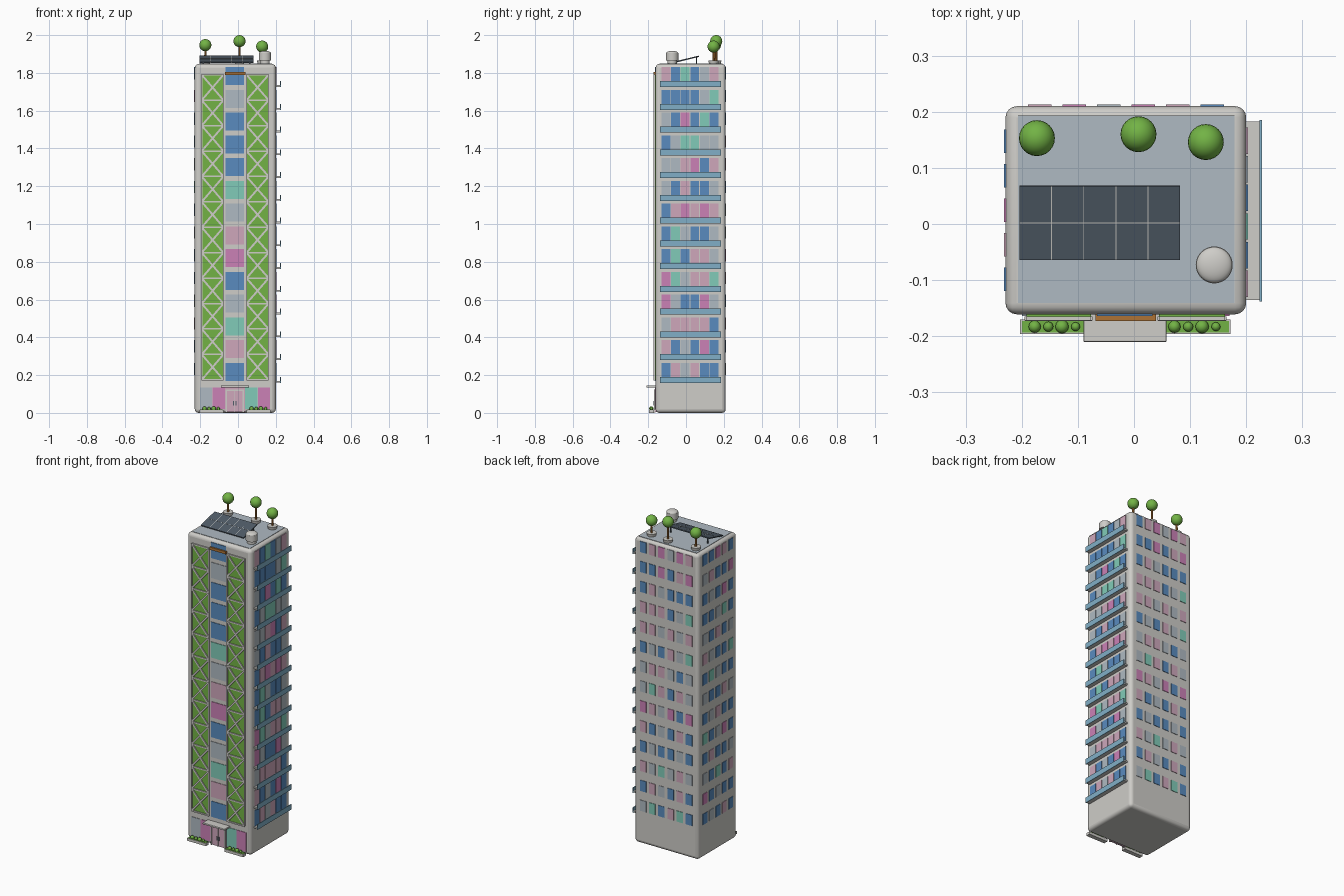
import bpy, bmesh, math
from mathutils import Matrix, Vector

if "Cube" in bpy.data.objects:
    bpy.data.objects.remove(bpy.data.objects["Cube"])

COLOURS = {
    "wall": (0.62, 0.61, 0.58), "grey_glass": (0.43, 0.49, 0.54),
    "blue_glass": (0.10, 0.26, 0.52), "teal_glass": (0.22, 0.60, 0.48),
    "pale_pink": (0.62, 0.39, 0.50), "magenta": (0.60, 0.22, 0.47),
    "leaf_green": (0.17, 0.45, 0.06), "solar_dark": (0.08, 0.107, 0.138),
    "wood": (0.42, 0.17, 0.035), "rail_blue": (0.22, 0.43, 0.57)}
MATS = {}
for n, c in COLOURS.items():
    MATS[n] = bpy.data.materials.new(n)
    MATS[n].diffuse_color = (*c, 1)
KEY = {"G": "grey_glass", "B": "blue_glass", "T": "teal_glass", "P": "pale_pink", "M": "magenta"}

# overall dimensions
X0, X1, Y0, Y1, TOP = -0.229, 0.20, -0.161, 0.21, 1.847
CX, CY = (X0 + X1) / 2, (Y0 + Y1) / 2
ROWS, PITCH, FIRST = 14, 0.1204, 1.735
LEVELS = [FIRST - i * PITCH for i in range(ROWS)]


class Part:
    """Collects simple solids, each with its own material, into one object."""
    def __init__(self, name):
        self.name, self.bm, self.mats = name, bmesh.new(), []

    def paint(self, verts, mat):
        if mat not in self.mats:
            self.mats.append(mat)
        for f in {f for v in verts for f in v.link_faces}:
            f.material_index = self.mats.index(mat)

    def box(self, x0, x1, y0, y1, z0, z1, mat, rot=None):
        m = Matrix.Translation(((x0 + x1) / 2, (y0 + y1) / 2, (z0 + z1) / 2))
        m = m @ (rot or Matrix()) @ Matrix.Diagonal((x1 - x0, y1 - y0, z1 - z0, 1))
        self.paint(bmesh.ops.create_cube(self.bm, size=1, matrix=m)["verts"], mat)

    def cone(self, x, y, z0, z1, r0, r1, mat, seg=24):
        m = Matrix.Translation((x, y, (z0 + z1) / 2))
        self.paint(bmesh.ops.create_cone(self.bm, cap_ends=True, segments=seg, radius1=r0,
                   radius2=r1, depth=z1 - z0, matrix=m)["verts"], mat)

    def ball(self, x, y, z, r, mat, squash=1.0, seg=24):
        m = Matrix.Translation((x, y, z)) @ Matrix.Diagonal((1, 1, squash, 1))
        self.paint(bmesh.ops.create_uvsphere(self.bm, u_segments=seg, v_segments=seg // 2,
                   radius=r, matrix=m)["verts"], mat)

    def done(self, smooth=False, bevel=0):
        me = bpy.data.meshes.new(self.name)
        self.bm.to_mesh(me)
        self.bm.free()
        for m in self.mats:
            me.materials.append(MATS[m])
        ob = bpy.data.objects.new(self.name, me)
        bpy.context.collection.objects.link(ob)
        if bevel:
            b = ob.modifiers.new("bevel", "BEVEL")
            b.width, b.segments = bevel, 4
        if smooth:
            bpy.ops.object.select_all(action="DESELECT")
            ob.select_set(True)
            bpy.context.view_layer.objects.active = ob
            bpy.ops.object.shade_smooth_by_angle(angle=math.radians(35))
        return ob


# tower body with rounded edges, and roof deck
p = Part("tower_body")
p.box(X0, X1, Y0, Y1, 0, TOP, "wall")
p.done(smooth=True, bevel=0.02)
p = Part("roof_deck")
p.box(-0.207, 0.179, -0.141, 0.193, TOP - 0.01, TOP + 0.002, "grey_glass")
p.done()

# window colours, one string per storey from the top down
RIGHT = ["PBTBGP", "BBBBGT", "GBMBTB", "BGTTGG", "GGPMBP", "GBPBBG", "BPMPMP",
         "BTGBBG", "BTBPPG", "MTGPPT", "MGBBMG", "GPPPPB", "PBGBMB", "BPGPBB"]
BACK = ["BPMGMP", "BBMBPM", "BPGBBB", "PPPBGT", "PPGPGP", "BGBPGT", "GPPGBG",
        "GTPBPG", "MPGMBM", "PBGBPB", "BGBBGB", "PGTGPG", "BPGBPB", "GTBPTB"]
LEFT = ["BBMPB", "GPBBM", "BGBMB", "BBGTB", "GBPBG", "PGBBT", "BTGBB",
        "GBBPG", "BGPBB", "TBGMB", "BPBBG", "GBTBP", "MBGBB", "BGBPB"]
FRONT = "BGBBBTGPMBGTPB"
D = 0.003

p = Part("right_windows")
for z, row in zip(LEVELS, RIGHT):
    for i, c in enumerate(row):
        y = -0.130 + i * 0.051
        p.box(X1 - D, X1 + D, y, y + 0.047, z, z + 0.095, KEY[c])
p.done()

p = Part("back_windows")
for z, row in zip(LEVELS, BACK):
    for i, c in enumerate(row):
        x = CX + (2.5 - i) * 0.0615
        p.box(x - 0.021, x + 0.021, Y1 - D, Y1 + D, z + 0.03, z + 0.095, KEY[c])
p.done()

p = Part("left_windows")
for z, row in zip(LEVELS, LEFT):
    for i, c in enumerate(row):
        y = CY + (2 - i) * 0.0615
        p.box(X0 - D, X0 + D, y - 0.021, y + 0.021, z + 0.03, z + 0.095, KEY[c])
p.done()

p = Part("front_windows")
for z, c in zip(LEVELS, FRONT):
    p.box(-0.066, 0.033, Y0 - D, Y0 + D, z, z + 0.095, KEY[c])
p.done()

# balconies: slab plus glass rail
p = Part("balconies")
for z in LEVELS:
    p.box(X1 - 0.005, 0.225, -0.135, 0.183, z - 0.009, z, "wall")
    p.box(0.2235, 0.228, -0.138, 0.185, z - 0.011, z + 0.021, "rail_blue")
p.done()

# green walls with crossed trellis
ZB, ZT, CELLS = 0.175, 1.79, 12
step = (ZT - ZB) / CELLS
for side, (a, b) in {"left": (-0.192, -0.077), "right": (0.045, 0.162)}.items():
    p = Part(side + "_green_wall")
    p.box(a, b, Y0 - 0.005, Y0 + 0.005, ZB, ZT, "leaf_green")
    p.done()
    p = Part(side + "_trellis")
    ya, yb = Y0 - 0.011, Y0 - 0.004
    for x in (a, b):
        p.box(x - 0.003, x + 0.003, ya, yb, ZB, ZT, "wall")
    for i in range(CELLS + 1):
        z = ZB + i * step
        p.box(a, b, ya, yb, z - 0.004, z + 0.004, "wall")
    ang, length = math.atan2(step, b - a), math.hypot(step, b - a) - 0.006
    xm = (a + b) / 2
    for i in range(CELLS):
        z = ZB + (i + 0.5) * step
        for s in (-1, 1):
            p.box(xm - length / 2, xm + length / 2, ya + s * 0.0005, yb, z - 0.005, z + 0.005,
                  "wall", Matrix.Rotation(s * ang, 4, "Y"))
    p.done()

# wooden beam over the window strip
p = Part("wood_beam")
p.box(-0.069, 0.039, Y0 - 0.012, Y0 + 0.004, 1.788, 1.804, "wood")
p.done()

# ground floor: shop windows, door and canopy
p = Part("shop_windows")
for x0, x1, c in ((-0.2, -0.137, "G"), (-0.135, -0.07, "M"), (0.038, 0.104, "T"), (0.106, 0.17, "M")):
    p.box(x0, x1, Y0 - D, Y0 + D, 0.02, 0.135, KEY[c])
p.done()
p = Part("entrance_door")
p.box(-0.069, 0.036, Y0 - 0.004, Y0 + 0.004, 0.004, 0.135, "pale_pink")
for x0, x1, z0, z1 in ((-0.066, -0.058, 0.003, 0.125), (0.025, 0.033, 0.003, 0.125),
                       (-0.066, 0.033, 0.117, 0.125), (-0.0178, -0.0152, 0.003, 0.118)):
    p.box(x0, x1, Y0 - 0.009, Y0, z0, z1, "wall")
for x in (-0.023, -0.010):
    p.box(x - 0.0025, x + 0.0025, Y0 - 0.01, Y0, 0.04, 0.062, "solar_dark")
p.done()
p = Part("entrance_canopy")
p.box(-0.09, 0.058, -0.21, Y0 + 0.004, 0.135, 0.145, "wall")
p.done(bevel=0.002)

# planters with bushes
for side, (a, b) in {"left": (-0.203, -0.078), "right": (0.046, 0.172)}.items():
    p = Part(side + "_planter")
    p.box(a, b, -0.196, -0.170, 0, 0.016, "wall")
    p.box(a + 0.003, b - 0.003, -0.193, -0.173, 0.014, 0.018, "leaf_green")
    for i in range(4):
        x = a + 0.026 + i * (b - a - 0.052) / 3
        p.ball(x, -0.183, 0.023, (0.011, 0.009, 0.012, 0.008)[i], "leaf_green", seg=12)
    p.done(smooth=True)

# roof trees in round pots
for i, (x, y, z) in enumerate(((-0.173, 0.153, 1.947), (0.008, 0.16, 1.968), (0.128, 0.146, 1.939))):
    p = Part(f"roof_tree_{i + 1}")
    p.cone(x, y, TOP, TOP + 0.019, 0.024, 0.028, "wall")
    p.cone(x, y, TOP + 0.018, z, 0.0065, 0.005, "wood", 10)
    p.ball(x, y, z, 0.032, "leaf_green")
    p.done(smooth=True)

# water tank with domed lid
p = Part("water_tank")
p.cone(0.143, -0.073, TOP, 1.868, 0.025, 0.025, "wall", 32)
p.cone(0.143, -0.073, 1.866, 1.904, 0.033, 0.033, "wall", 32)
p.ball(0.143, -0.073, 1.904, 0.032, "wall", squash=0.4, seg=32)
p.done(smooth=True)

# tilted solar array on posts
tilt = math.atan2(0.032, 0.131)
rot = Matrix.Rotation(tilt, 4, "X")
p = Part("solar_array")
sx0, sx1, half, zc = -0.204, 0.082, 0.0675, 1.872
p.box(sx0, sx1, -half + 0.0025, half + 0.0025, zc - 0.003, zc + 0.003, "solar_dark", rot)
p.box(sx0, sx1, 0.0017, 0.0033, zc - 0.0037, zc + 0.0037, "wall", rot)
for i in range(1, 5):
    x = sx0 + i * (sx1 - sx0) / 5
    p.box(x - 0.0008, x + 0.0008, -half + 0.0025, half + 0.0025, zc - 0.0037, zc + 0.0037, "wall", rot)
for x in (sx0 + 0.02, sx1 - 0.02):
    p.box(x - 0.003, x + 0.003, 0.053, 0.059, TOP, 1.884, "solar_dark")
    p.box(x - 0.003, x + 0.003, -0.055, -0.049, TOP, 1.858, "solar_dark")
p.done()

for m in bpy.data.materials:
    if m.users and not m.is_grease_pencil:
        m.use_nodes = True
        m.node_tree.nodes["Principled BSDF"].inputs["Base Color"].default_value = m.diffuse_color
